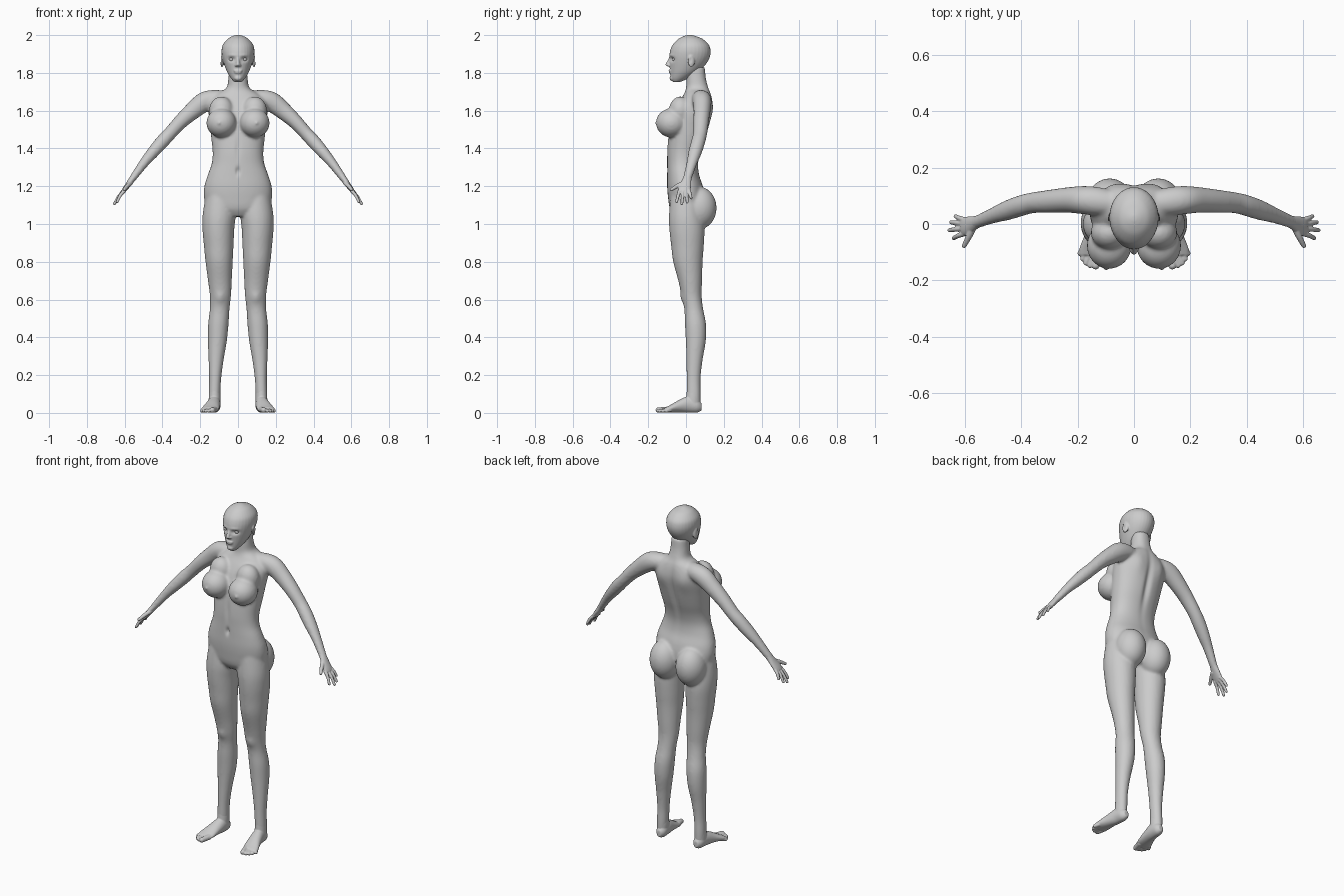
import bpy, bmesh, math
from mathutils import Vector, Matrix

X, Y, Z = Vector((1, 0, 0)), Vector((0, 1, 0)), Vector((0, 0, 1))


def spline(rows, steps):
    """Catmull-Rom through rows of numbers."""
    out = []
    for i in range(len(rows) - 1):
        p = [rows[max(i - 1, 0)], rows[i], rows[i + 1], rows[min(i + 2, len(rows) - 1)]]
        for k in range(steps):
            t = k / steps
            out.append([0.5 * (2 * b + (c - a) * t + (2 * a - 5 * b + 4 * c - d) * t * t
                               + (3 * b - a - 3 * c + d) * t ** 3) for a, b, c, d in zip(*p)])
    return out + [list(rows[-1])]


def tube(bm, rows, ref, axis=None, s=1, n=32, steps=4, power=2.0):
    """Loft of ovals; row = x, y, z, radius along ref, radius across."""
    pts = spline(rows, steps)
    rings = []
    for i, (x, y, z, ra, rb) in enumerate(pts):
        a, b = pts[max(i - 1, 0)], pts[min(i + 1, len(pts) - 1)]
        t = axis or (Vector(b[:3]) - Vector(a[:3])).normalized()
        u = (ref - t * ref.dot(t)).normalized()
        v = t.cross(u)
        ring = []
        for k in range(n):
            c, q = math.cos(2 * math.pi * k / n), math.sin(2 * math.pi * k / n)
            c, q = [math.copysign(abs(w) ** (2 / power), w) for w in (c, q)]
            p = Vector((x, y, z)) + u * ra * c + v * rb * q
            ring.append(bm.verts.new((p.x * s, p.y, p.z)))
        rings.append(ring)
    for r0, r1 in zip(rings, rings[1:]):
        for k in range(n):
            bm.faces.new((r0[k], r0[k - 1], r1[k - 1], r1[k]))
    bm.faces.new(rings[0])
    bm.faces.new(rings[-1][::-1])


def ball(bm, c, r, s=1, tilt=0):
    m = Matrix.Translation((c[0] * s, c[1], c[2])) @ Matrix.Rotation(tilt * s, 4, 'Z') @ Matrix.Diagonal((*r, 1))
    bmesh.ops.create_uvsphere(bm, u_segments=32, v_segments=20, radius=1, matrix=m)


def digit(bm, path, r0, r1, s):
    """Finger or toe with a round tip."""
    k = len(path) - 1
    tube(bm, [(*p, r0 + (r1 - r0) * i / k, r0 + (r1 - r0) * i / k) for i, p in enumerate(path)], Y if abs(path[0][0] - path[-1][0]) > .03 else X, s=s, n=16)
    ball(bm, path[-1], (r1, r1, r1), s)


def upright(rows):
    """(z, half width, front y, back y) to tube rows."""
    return [(0, (f + b) / 2, z, w, (b - f) / 2) for z, w, f, b in rows]


def finish(bm, name, voxel, smooth, pushes=()):
    """Fuse the pieces, smooth them, then sculpt with soft pushes."""
    bmesh.ops.recalc_face_normals(bm, faces=bm.faces)
    me = bpy.data.meshes.new(name)
    bm.to_mesh(me)
    bm.free()
    ob = bpy.data.objects.new(name, me)
    bpy.context.collection.objects.link(ob)
    m = ob.modifiers.new("fuse", 'REMESH')
    m.mode, m.voxel_size = 'VOXEL', voxel
    m = ob.modifiers.new("relax", 'SMOOTH')
    m.factor, m.iterations = 0.5, smooth
    dg = bpy.context.evaluated_depsgraph_get()
    done = bpy.data.meshes.new_from_object(ob.evaluated_get(dg))
    ob.modifiers.clear()
    ob.data = done
    for c, r, d in pushes:
        for v in done.vertices:
            q = sum(((v.co[i] - c[i]) / r[i]) ** 2 for i in range(3))
            if q < 9:
                v.co += Vector(d) * math.exp(-q)
    done.shade_smooth()
    return ob


# body: torso, neck, arms and legs
bm = bmesh.new()
tube(bm, upright([
    (1.04, .09, -.06, .06), (1.08, .162, -.085, .09), (1.14, .18, -.095, .1), (1.2, .178, -.1, .09),
    (1.26, .16, -.1, .07), (1.32, .139, -.1, .065), (1.38, .134, -.1, .077), (1.45, .141, -.095, .102),
    (1.52, .148, -.085, .123), (1.6, .157, -.06, .14), (1.65, .15, -.035, .14), (1.69, .11, -.01, .132),
    (1.72, .062, 0, .12), (1.77, .051, .002, .106), (1.83, .047, .005, .1)]), X, Z, n=48, power=2.2)
for s in (1, -1):
    tube(bm, [(.06, .07, 1.668, .04, .038), (.13, .08, 1.662, .05, .048), (.18, .085, 1.645, .05, .053),
              (.235, .085, 1.603, .045, .047), (.3, .08, 1.545, .041, .039), (.36, .075, 1.48, .037, .035),
              (.4, .065, 1.437, .037, .036), (.45, .048, 1.38, .035, .032), (.5, .03, 1.32, .028, .025),
              (.555, .008, 1.245, .023, .019), (.575, 0, 1.22, .022, .014)], Y, s=s)
    tube(bm, [(.095, 0, 1.16, .075, .08), (.1, 0, 1.05, .087, .09), (.104, .005, .97, .084, .093),
              (.102, .008, .88, .078, .086), (.1, .01, .8, .072, .078), (.096, .022, .7, .063, .063),
              (.093, .03, .62, .056, .053), (.097, .041, .55, .052, .05), (.104, .05, .47, .054, .056),
              (.109, .052, .38, .05, .053), (.116, .045, .28, .04, .043), (.121, .04, .18, .032, .037),
              (.124, .04, .1, .031, .037), (.125, .04, .04, .028, .036)], X, Z, s=s)
    # buttocks and breasts
    ball(bm, (.086, .07, 1.085), (.085, .092, .112), s)
    ball(bm, (.088, -.077, 1.535), (.079, .082, .077), s)
    ball(bm, (.088, -.03, 1.6), (.065, .06, .075), s)
body_marks = [
    ((0, .12, 1.48), (.018, .05, .17), (0, -.014, 0)),
    ((0, -.1, 1.28), (.009, .03, .02), (0, .014, 0)),
    ((0, -.1, 1.4), (.012, .04, .06), (0, .005, 0))]
for s in (1, -1):
    body_marks += [
        ((.1 * s, -.158, 1.535), (.008, .02, .008), (0, -.006, 0)),
        ((.075 * s, .13, 1.6), (.04, .05, .06), (0, .008, 0)),
        ((.095 * s, -.02, .61), (.025, .03, .03), (0, -.007, 0))]
finish(bm, "body", .0075, 7, body_marks)

# head: skull, nose, lips and ears
bm = bmesh.new()
tube(bm, upright([
    (1.752, .02, -.07, -.03), (1.77, .036, -.081, .01), (1.8, .055, -.084, .06), (1.83, .068, -.086, .092),
    (1.86, .078, -.088, .115), (1.89, .085, -.088, .128), (1.92, .087, -.083, .13), (1.95, .08, -.07, .12),
    (1.98, .055, -.04, .088), (1.995, .028, -.01, .05), (2.001, .008, .012, .03)]), X, Z)
tube(bm, [(0, -.08, 1.885, .007, .008), (0, -.092, 1.86, .009, .009), (0, -.1, 1.842, .011, .009),
          (0, -.09, 1.834, .013, .006)], X, Z, n=16)
ball(bm, (0, -.083, 1.812), (.024, .009, .005))
ball(bm, (0, -.081, 1.802), (.02, .01, .006))
ball(bm, (0, -.074, 1.772), (.02, .013, .014))
for s in (1, -1):
    ball(bm, (.085, .028, 1.862), (.007, .019, .033), s, .35)
    ball(bm, (.01, -.09, 1.84), (.007, .009, .007), s)
face_marks = []
for s in (1, -1):
    face_marks += [
        ((.034 * s, -.08, 1.872), (.019, .03, .012), (0, .013, 0)),
        ((.034 * s, -.08, 1.893), (.024, .03, .008), (0, -.003, 0)),
        ((.095 * s, .022, 1.866), (.008, .01, .016), (-.005 * s, 0, 0))]
finish(bm, "head", .004, 4, face_marks)

for s, side in ((1, "left"), (-1, "right")):
    # eye
    bm = bmesh.new()
    ball(bm, (.034, -.058, 1.872), (.014, .014, .012), s)
    finish(bm, side + "_eye", .002, 2)

    # hand: palm, four fingers and a thumb
    bm = bmesh.new()
    tube(bm, [(.545, .012, 1.258, .022, .018), (.56, .006, 1.238, .023, .017), (.578, -.001, 1.213, .029, .015),
              (.598, -.008, 1.186, .033, .013), (.61, -.01, 1.17, .028, .01)], Y, s=s)
    for root, tip in (((.598, -.033, 1.18), (.639, -.05, 1.118)), ((.604, -.016, 1.174), (.654, -.022, 1.107)),
                      ((.602, .001, 1.176), (.648, .006, 1.116)), ((.596, .014, 1.184), (.632, .027, 1.138))):
        mid = tuple((a + b) / 2 + o for a, b, o in zip(root, tip, (.004, 0, .003)))
        digit(bm, [root, mid, tip], .0098, .0075, s)
    digit(bm, [(.57, -.01, 1.217), (.585, -.044, 1.202), (.602, -.077, 1.182)], .014, .0085, s)
    finish(bm, side + "_hand", .003, 3)

    # foot: heel, arch and five toes
    bm = bmesh.new()
    tube(bm, [(.122, .083, .032, .014, .018), (.123, .06, .038, .029, .036), (.126, .015, .045, .034, .044),
              (.135, -.035, .036, .039, .033), (.147, -.085, .022, .046, .019), (.152, -.11, .016, .042, .013)], X, Y, s=s)
    tube(bm, [(.124, .04, .13, .029, .035), (.124, .038, .08, .031, .037), (.125, .035, .04, .03, .04)], X, Z, s=s)
    for root, tip, r in (((.122, -.095, .018), (.136, -.147, .015), .015), ((.14, -.1, .018), (.156, -.147, .011), .01),
                         ((.155, -.1, .017), (.17, -.138, .011), .01), ((.168, -.09, .016), (.182, -.123, .011), .01),
                         ((.178, -.08, .015), (.191, -.104, .011), .01)):
        mid = tuple((a + b) / 2 for a, b in zip(root, tip))
        digit(bm, [root, mid, tip], r, r * .95, s)
    finish(bm, side + "_foot", .0035, 3)
